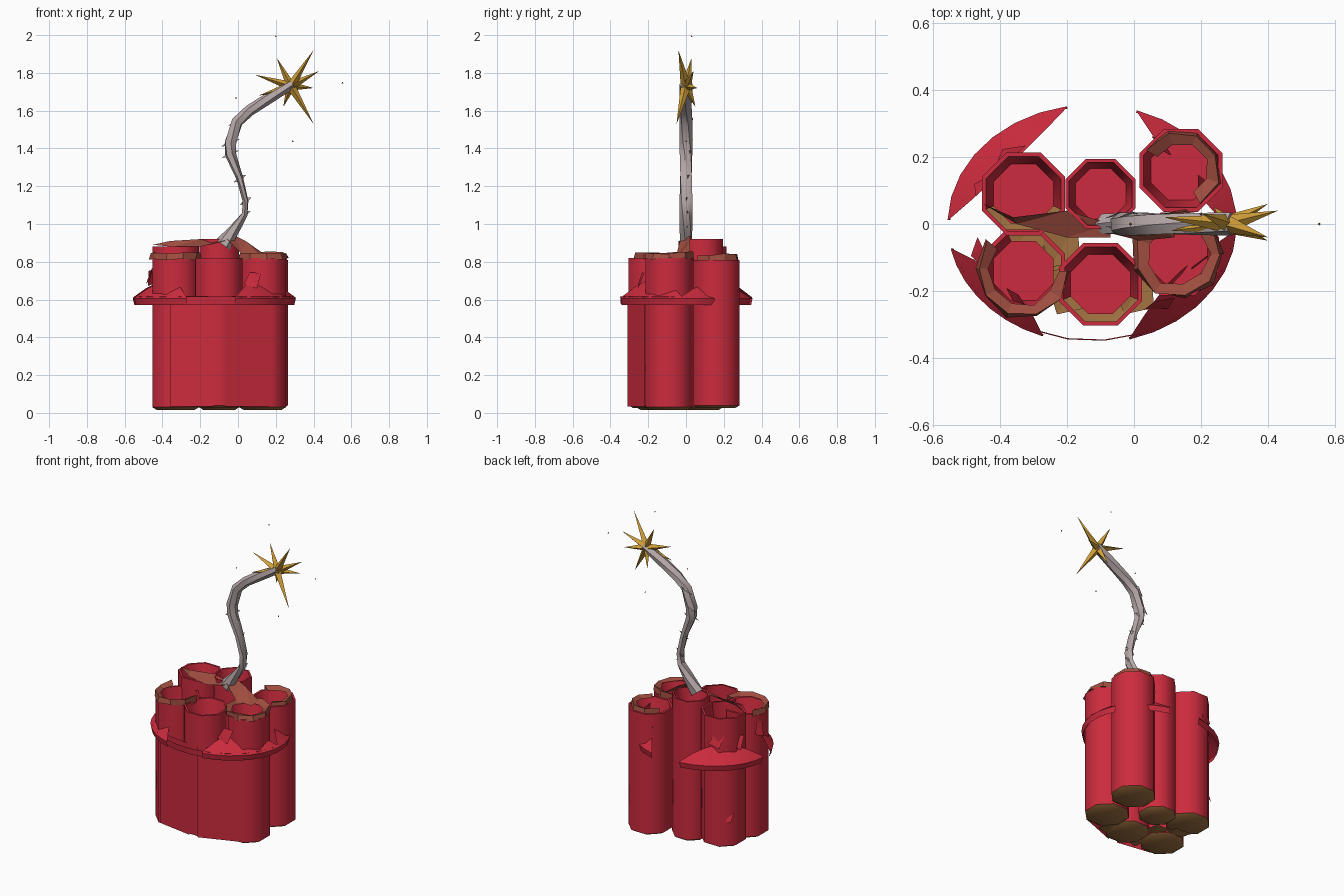
import bpy, bmesh, math, random
from mathutils import Vector

random.seed(4)
cube = bpy.data.objects.get("Cube")
if cube:
    bpy.data.objects.remove(cube)


def material(name, rgb):
    m = bpy.data.materials.new(name)
    m.use_nodes = True
    m.diffuse_color = (*rgb, 1)
    m.node_tree.nodes["Principled BSDF"].inputs["Base Color"].default_value = (*rgb, 1)
    return m


RED = material("red paper", (0.6, 0.024, 0.047))
RUST = material("rust paper edge", (0.35, 0.075, 0.05))
TAN = material("brown end cap", (0.34, 0.16, 0.05))
GREY = material("grey fuse", (0.47, 0.39, 0.39))
GOLD = material("gold spark", (0.63, 0.34, 0.04))


def make(name, bm, mats, smooth=None):
    me = bpy.data.meshes.new(name)
    bm.to_mesh(me)
    bm.free()
    for m in mats:
        me.materials.append(m)
    ob = bpy.data.objects.new(name, me)
    bpy.context.collection.objects.link(ob)
    if smooth:
        bpy.ops.object.select_all(action="DESELECT")
        ob.select_set(True)
        bpy.context.view_layer.objects.active = ob
        bpy.ops.object.shade_smooth_by_angle(angle=math.radians(smooth))
    return ob


def loft(bm, rings, closed=True):
    """Bridge successive rings of points and return their vertices."""
    vs = [[bm.verts.new(p) for p in r] for r in rings]
    for a, b in zip(vs, vs[1:]):
        n = len(a)
        for i in range(n if closed else n - 1):
            j = (i + 1) % n
            bm.faces.new((a[i], a[j], b[j], b[i]))
    return vs


def circle(c, r, z, n=8):
    pts = []
    for i in range(n):
        a = math.tau * (i + 0.5) / n
        pts.append((c[0] + r * math.cos(a), c[1] + r * math.sin(a), z))
    return pts


def plate(name, pts, mat):
    bm = bmesh.new()
    bm.faces.new([bm.verts.new(p) for p in pts])
    bmesh.ops.triangulate(bm, faces=bm.faces[:])
    make(name, bm, [mat])


# Sticks: name, centre, radius, bottom, top, torn gap direction, collar (start, end, inner, outer)
sticks = [
    ("back_right", (-0.33, 0.09), 0.13, 0.06, 0.88, 270, None),
    ("back_middle", (-0.10, 0.09), 0.11, 0.03, 0.92, None, None),
    ("back_left", (0.14, 0.16), 0.13, 0.04, 0.81, None, (-60, 150, 0.6, 0.9)),
    ("front_right", (-0.33, -0.14), 0.13, 0.03, 0.82, 45, (140, 360, 0.76, 1.06)),
    ("front_middle", (-0.10, -0.18), 0.13, 0.04, 0.82, 270, None),
    ("front_left", (0.13, -0.09), 0.13, 0.03, 0.82, None, (0, 360, 0.7, 1.02)),
]
for name, c, r, low, top, gap, collar in sticks:
    r *= 1.03
    bm = bmesh.new()
    vs = loft(bm, [circle(c, r * 0.8, low - 0.015), circle(c, r, low), circle(c, r, top),
                   circle(c, r * 0.9, top), circle(c, r * 0.72, top - 0.12)])
    bm.faces.new(vs[-1])
    bm.faces.new(vs[0][::-1])
    for f in bm.faces:
        if f.calc_center_median().z < low:
            f.material_index = 1
    # the inner lining is torn open, showing the end cap below
    if gap is not None:
        d = Vector((math.cos(math.radians(gap)), math.sin(math.radians(gap))))
        inner = set(vs[3] + vs[4])
        torn = [f for f in bm.faces if len(f.verts) == 4 and inner.issuperset(f.verts)
                and (f.calc_center_median().xy - Vector(c)).normalized().dot(d) > 0.6]
        bmesh.ops.delete(bm, geom=torn, context="FACES_ONLY")
    make("stick_" + name, bm, [RED, TAN], 50)
    # torn paper collar around the mouth
    if collar:
        start, end, inner, outer = collar
        bm = bmesh.new()
        steps = max(3, round((end - start) / 40))
        rings = [[], [], []]
        for i in range(steps + 1):
            a = math.radians(start + (end - start) * i / steps)
            for ring, k, h in zip(rings, (outer, outer - 0.04, inner), (-0.01, 0.025, 0.012)):
                k += random.uniform(-0.05, 0.05)
                ring.append((c[0] + r * k * math.cos(a), c[1] + r * k * math.sin(a),
                             top + h + random.uniform(-0.005, 0.01)))
        loft(bm, rings, False)
        make("collar_" + name, bm, [RUST])

# Flat paper webs joining the front sticks
for name, (x0, y0), (x1, y1) in [("left", (-0.07, -0.31), (0.18, -0.216)),
                                 ("right", (-0.36, -0.273), (-0.13, -0.31))]:
    plate("front_web_" + name, [(x0, y0, 0.035), (x1, y1, 0.035), (x1, y1, 0.62), (x0, y0, 0.62)], RED)

# Rust paper leaves crossing the top
plate("top_leaf_right", [(-0.45, 0.06, 0.89), (-0.36, 0.02, 0.91), (-0.2, 0.04, 0.92), (-0.07, 0.0, 0.92),
                         (-0.07, -0.04, 0.91), (-0.2, -0.04, 0.88), (-0.35, 0.0, 0.88)], RUST)
plate("top_leaf_left", [(-0.06, -0.03, 0.92), (-0.02, 0.02, 0.94), (0.04, 0.02, 0.91),
                        (0.14, 0.02, 0.84), (0.12, -0.04, 0.83), (0.02, -0.05, 0.84)], RUST)

# Brown scraps filling the gaps at the base
for i, (x, y) in enumerate([(-0.33, -0.02), (-0.22, -0.06), (-0.2, -0.2), (0.0, -0.2)]):
    plate(f"base_scrap_{i}", [(x - 0.07, y + 0.06, 0.04), (x - 0.03, y - 0.07, 0.03),
                              (x + 0.06, y - 0.05, 0.04), (x + 0.05, y + 0.07, 0.03)], TAN)


def oval(a, k=1.0):
    return -0.125 + 0.432 * k * math.cos(a), 0.357 * k * math.sin(a)


# Loose wrapper: crescents of paper that flare out around the bundle
for name, a0, a1, width, rise in [("back_left", -5, 72, 0.26, 0.08), ("back_right", 100, 178, 0.25, 0.09),
                                  ("front_right", 192, 250, 0.24, 0.09), ("front_left", 285, 357, 0.28, 0.1)]:
    bm = bmesh.new()
    rings = [[], [], []]
    for i in range(8):
        t = i / 7
        a = math.radians(a0 + (a1 - a0) * t)
        w = max(0.03, math.sin(math.pi * t) ** 0.7)
        for ring, k, z in zip(rings, (0.98, 1.0, 1 - width * w), (0.57, 0.605, 0.61 + rise * w)):
            ring.append((*oval(a, k), z))
    loft(bm, rings, False)
    make("wrapper_" + name, bm, [RED], 40)

# Narrow upright strip of the wrapper across the front
bm = bmesh.new()
arc = [math.radians(200 + 15 * i) for i in range(11)]
loft(bm, [[(*oval(a, 0.97), 0.575) for a in arc], [(*oval(a, 0.98), 0.615) for a in arc]], False)
make("wrapper_strip", bm, [RED], 40)

# Torn red flaps on the sides, upper and lower
flaps = [(a, 0.71) for a in (0.35, 0.9, 2.3, 2.7, 3.4, 4.0, 5.3, 5.8)] + [(a, 0.23) for a in (0.6, 2.5, 3.7, 5.5)]
for i, (a, z) in enumerate(flaps):
    z += random.uniform(-0.04, 0.04)
    pts = [(*oval(a - 0.12, 0.8), z - 0.03), (*oval(a + 0.05, 0.88), z - 0.05),
           (*oval(a + 0.16, 0.84), z + 0.03), (*oval(a, 0.78), z + 0.035)]
    plate(f"torn_flap_{i}", pts, RED)

# Fuse: lofted along a bent path (x, z, half-width in the bend plane)
path = [(-0.08, 0.89, 0.045), (-0.02, 0.97, 0.03), (0.035, 1.05, 0.018), (0.04, 1.12, 0.016),
        (0.01, 1.24, 0.018), (-0.04, 1.37, 0.03), (-0.04, 1.43, 0.034), (-0.005, 1.54, 0.032),
        (0.06, 1.6, 0.03), (0.17, 1.67, 0.03), (0.29, 1.74, 0.025)]
bm = bmesh.new()
rings = []
for i, (x, z, w) in enumerate(path):
    p, q = path[max(i - 1, 0)], path[min(i + 1, len(path) - 1)]
    d = Vector((q[0] - p[0], q[1] - p[1])).normalized()
    ring = []
    for s in range(6):
        a = math.tau * s / 6 + 0.25 * i
        ring.append((x - d.y * w * math.cos(a), 0.035 * math.sin(a), z + d.x * w * math.cos(a)))
    rings.append(ring)
vs = loft(bm, rings)
bm.faces.new(vs[0])
bm.faces.new(vs[-1])
bmesh.ops.recalc_face_normals(bm, faces=bm.faces[:])
make("fuse", bm, [GREY], 35)

# Frayed fibres on the fuse
for i, (x, z, w) in enumerate(path[1:8]):
    for s in (-1, 1):
        y = random.uniform(-0.03, 0.03)
        plate(f"fuse_fibre_{i}_{s}", [(x, y, z - 0.015), (x + s * (w + 0.015), y * 0.6, z + 0.02 * s),
                                      (x, y + 0.01, z + 0.02)], GREY)

# Spark burst: slender spikes around the fuse tip
hub = Vector((0.28, 0, 1.73))
tips = [(0.09, 0.02, 1.79), (0.205, 0.03, 1.88), (0.40, -0.04, 1.92), (0.43, 0.04, 1.81),
        (0.40, -0.05, 1.53), (0.11, -0.02, 1.68), (0.40, 0.06, 1.72), (0.24, 0.05, 1.62)]
bm = bmesh.new()
for t in tips:
    d = Vector(t) - hub
    side = d.cross(Vector((0, 1, 0))).normalized() * 0.024
    deep = Vector((0, 0.028, 0))
    base = [bm.verts.new(hub + v) for v in (side, deep, -side, -deep)]
    tip = bm.verts.new(t)
    for i in range(4):
        bm.faces.new((base[i], base[(i + 1) % 4], tip))
bmesh.ops.recalc_face_normals(bm, faces=bm.faces[:])
make("spark_burst", bm, [GOLD])

# Tiny flying sparks
for i, p in enumerate([(0.2, 0.03, 1.994), (-0.01, 0.0, 1.67), (0.29, 0.0, 1.44), (0.553, 0.0, 1.75)]):
    bm = bmesh.new()
    bmesh.ops.create_cone(bm, segments=4, radius1=0.005, radius2=0, depth=0.01, cap_ends=True)
    bmesh.ops.translate(bm, verts=bm.verts[:], vec=p)
    make(f"flying_spark_{i}", bm, [GOLD])
